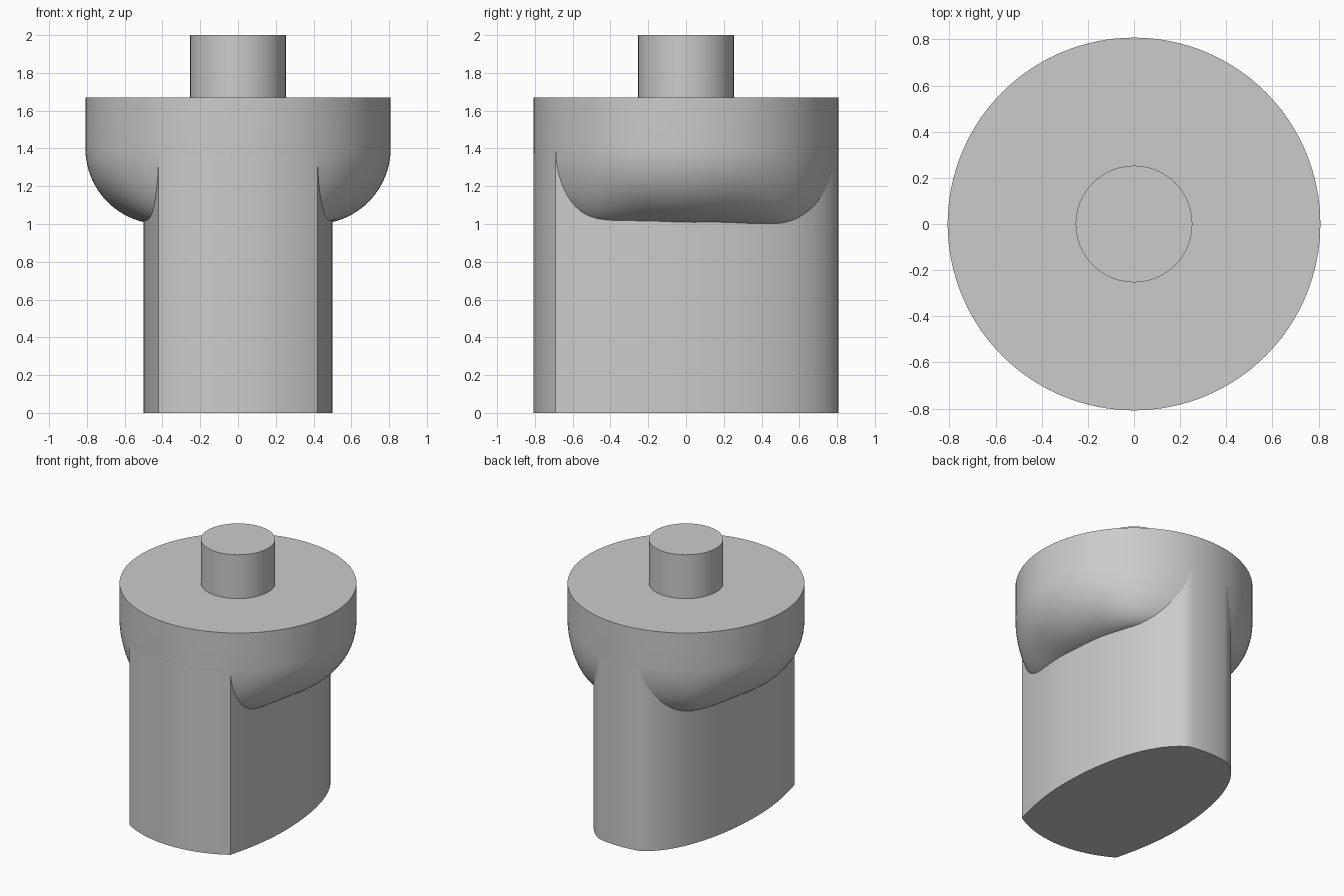
import bpy, bmesh, math
from mathutils import Vector
from mathutils.geometry import interpolate_bezier

if "Cube" in bpy.data.objects:
    bpy.data.objects.remove(bpy.data.objects["Cube"])

R = 0.808          # outer radius of the head
LEDGE, RIM, TOP = 1.0, 1.4, 1.67

grey = bpy.data.materials.new("plain_grey")
grey.diffuse_color = (0.6, 0.6, 0.6, 1)
grey.use_nodes = True
grey.node_tree.nodes["Principled BSDF"].inputs["Base Color"].default_value = grey.diffuse_color


def finish(name, bm):
    bmesh.ops.recalc_face_normals(bm, faces=bm.faces)
    mesh = bpy.data.meshes.new(name)
    bm.to_mesh(mesh)
    bm.free()
    mesh.materials.append(grey)
    ob = bpy.data.objects.new(name, mesh)
    bpy.context.collection.objects.link(ob)
    bpy.ops.object.select_all(action='DESELECT')
    ob.select_set(True)
    bpy.context.view_layer.objects.active = ob
    bpy.ops.object.shade_smooth_by_angle(angle=math.radians(30))
    return ob


def stack(name, rings):
    """Skin a list of equal-length rings and cap both ends."""
    bm = bmesh.new()
    rows = [[bm.verts.new(p) for p in ring] for ring in rings]
    n = len(rows[0])
    for a, b in zip(rows, rows[1:]):
        for i in range(n):
            j = (i + 1) % n
            bm.faces.new((a[i], a[j], b[j], b[i]))
    bm.faces.new(rows[0][::-1])
    bm.faces.new(rows[-1])
    return finish(name, bm)


def circle(r, z, n):
    return [(r * math.cos(2 * math.pi * i / n), r * math.sin(2 * math.pi * i / n), z)
            for i in range(n)]


# Body: round front and back, bulging sides with sharp front corners
RB = R - 0.0005
corner = Vector((0.42, -math.sqrt(RB ** 2 - 0.42 ** 2), 0))
tail = Vector((0.17, math.sqrt(RB ** 2 - 0.17 ** 2), 0))
waist = Vector((0.5, -0.15, 0))
a0 = math.atan2(corner.y, corner.x)
a1 = math.atan2(tail.y, tail.x)
half = [Vector((RB * math.cos(a), RB * math.sin(a), 0))
        for a in (-math.pi / 2 + (a0 + math.pi / 2) * i / 10 for i in range(10))]
half += interpolate_bezier(corner, Vector((0.47, -0.5, 0)), Vector((0.5, -0.33, 0)), waist, 14)
half += interpolate_bezier(waist, Vector((0.5, 0.25, 0)), Vector((0.40, 0.66, 0)), tail, 24)[1:]
half += [Vector((RB * math.cos(a), RB * math.sin(a), 0))
         for a in (a1 + (math.pi / 2 - a1) * i / 5 for i in range(1, 6))]
outline = half + [Vector((-p.x, p.y, 0)) for p in half[-2:0:-1]]
stack("body", [[(p.x, p.y, z) for p in outline] for z in (0, 1.5)])

# Head: disc whose underside rounds in, more widely at the left and right
N = 128


def under_ring(u):
    ring = []
    for i in range(N):
        a = 2 * math.pi * i / N
        s = min(1, 1.5 * math.sin(a) ** 2)
        r0 = 0.41 + 0.2 * s * s * (3 - 2 * s)
        r = r0 + (R - r0) * u
        z = LEDGE + (RIM - LEDGE) * (1 - math.sqrt(max(0, 1 - u * u)))
        ring.append((r * math.cos(a), r * math.sin(a), z))
    return ring


curve = [under_ring(math.sin(math.pi / 2 * k / 16)) for k in range(17)]
stack("head", curve + [circle(R, TOP, N)])

# Pin on top
stack("pin", [circle(0.253, TOP - 0.02, 64), circle(0.253, 2.0, 64)])
